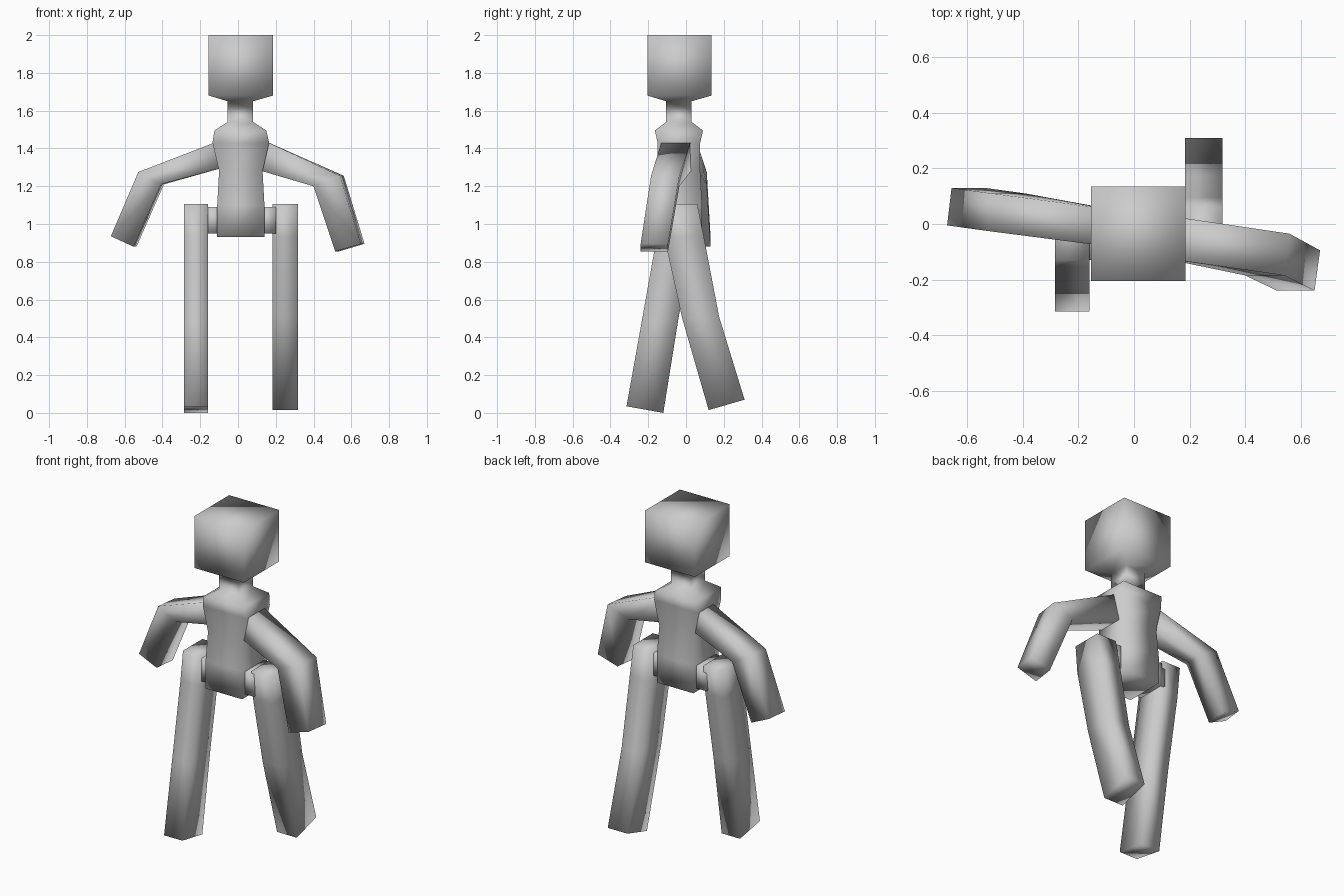
import bpy, bmesh

if "Cube" in bpy.data.objects:
    bpy.data.objects.remove(bpy.data.objects["Cube"])


def loft(name, rings):
    """Smooth-shaded tube through four-cornered rings, capped at both ends."""
    bm = bmesh.new()
    loops = [[bm.verts.new(p) for p in ring] for ring in rings]
    for a, b in zip(loops, loops[1:]):
        for i in range(4):
            j = (i + 1) % 4
            bm.faces.new((a[i], a[j], b[j], b[i]))
    bm.faces.new(loops[0])
    bm.faces.new(loops[-1])
    bmesh.ops.recalc_face_normals(bm, faces=bm.faces)
    for f in bm.faces:
        f.smooth = True
    me = bpy.data.meshes.new(name)
    bm.to_mesh(me)
    bm.free()
    ob = bpy.data.objects.new(name, me)
    bpy.context.collection.objects.link(ob)
    return ob


def level(z, x0, x1, y0, y1):
    """Horizontal rectangle."""
    return [(x0, y0, z), (x1, y0, z), (x1, y1, z), (x0, y1, z)]


def arm_ring(top, bottom, y0, y1, skew=0.0):
    """Limb section: top and bottom points (x, z), front and back y."""
    (xt, zt), (xb, zb) = top, bottom
    return [(xt - skew, y0, zt), (xt + skew, y1, zt),
            (xb + skew, y1, zb), (xb - skew, y0, zb)]


def leg_ring(x0, x1, front, back):
    """Leg section: front and back points (y, z)."""
    return [(x0, *front), (x1, *front), (x1, *back), (x0, *back)]


# torso, neck and head in one run
loft("body", [
    level(0.93, -0.11, 0.14, -0.16, 0.085),
    level(1.10, -0.11, 0.14, -0.16, 0.085),
    level(1.28, -0.10, 0.13, -0.15, 0.075),
    level(1.43, -0.135, 0.165, -0.15, 0.075),
    level(1.495, -0.125, 0.15, -0.165, 0.09),
    level(1.54, -0.055, 0.08, -0.105, 0.03),
    level(1.65, -0.055, 0.08, -0.105, 0.03),
    level(1.68, -0.155, 0.185, -0.205, 0.135),
    level(2.00, -0.155, 0.185, -0.205, 0.135),
])

# arms, bent at the elbow
loft("left_arm", [
    arm_ring((0.12, 1.45), (0.11, 1.285), -0.125, 0.03),
    arm_ring((0.55, 1.255), (0.41, 1.20), -0.185, -0.035, 0.01),
    arm_ring((0.66, 0.895), (0.525, 0.855), -0.24, -0.095, 0.01),
])
loft("right_arm", [
    arm_ring((-0.10, 1.44), (-0.09, 1.295), -0.08, 0.055),
    arm_ring((-0.52, 1.275), (-0.40, 1.21), -0.025, 0.11, 0.008),
    arm_ring((-0.665, 0.935), (-0.545, 0.88), -0.005, 0.13, 0.008),
])

# legs in mid stride
strides = {
    "left_leg": (0.183, 0.318, [((-0.13, 1.105), (0.06, 1.105)),
                                ((-0.115, 0.93), (0.095, 0.93)),
                                ((-0.02, 0.50), (0.175, 0.51)),
                                ((0.12, 0.015), (0.31, 0.07))]),
    "right_leg": (-0.285, -0.16, [((-0.13, 1.105), (0.06, 1.105)),
                                  ((-0.155, 0.93), (0.04, 0.93)),
                                  ((-0.235, 0.48), (-0.04, 0.50)),
                                  ((-0.315, 0.035), (-0.12, 0.0))]),
}
for name, (x0, x1, pts) in strides.items():
    loft(name, [leg_ring(x0, x1, f, b) for f, b in pts])

# hip joints between pelvis and legs
for name, xa, xb in (("left_hip", 0.11, 0.20), ("right_hip", -0.08, -0.18)):
    loft(name, [arm_ring((x, 1.09), (x, 0.95), -0.13, 0.055) for x in (xa, xb)])
